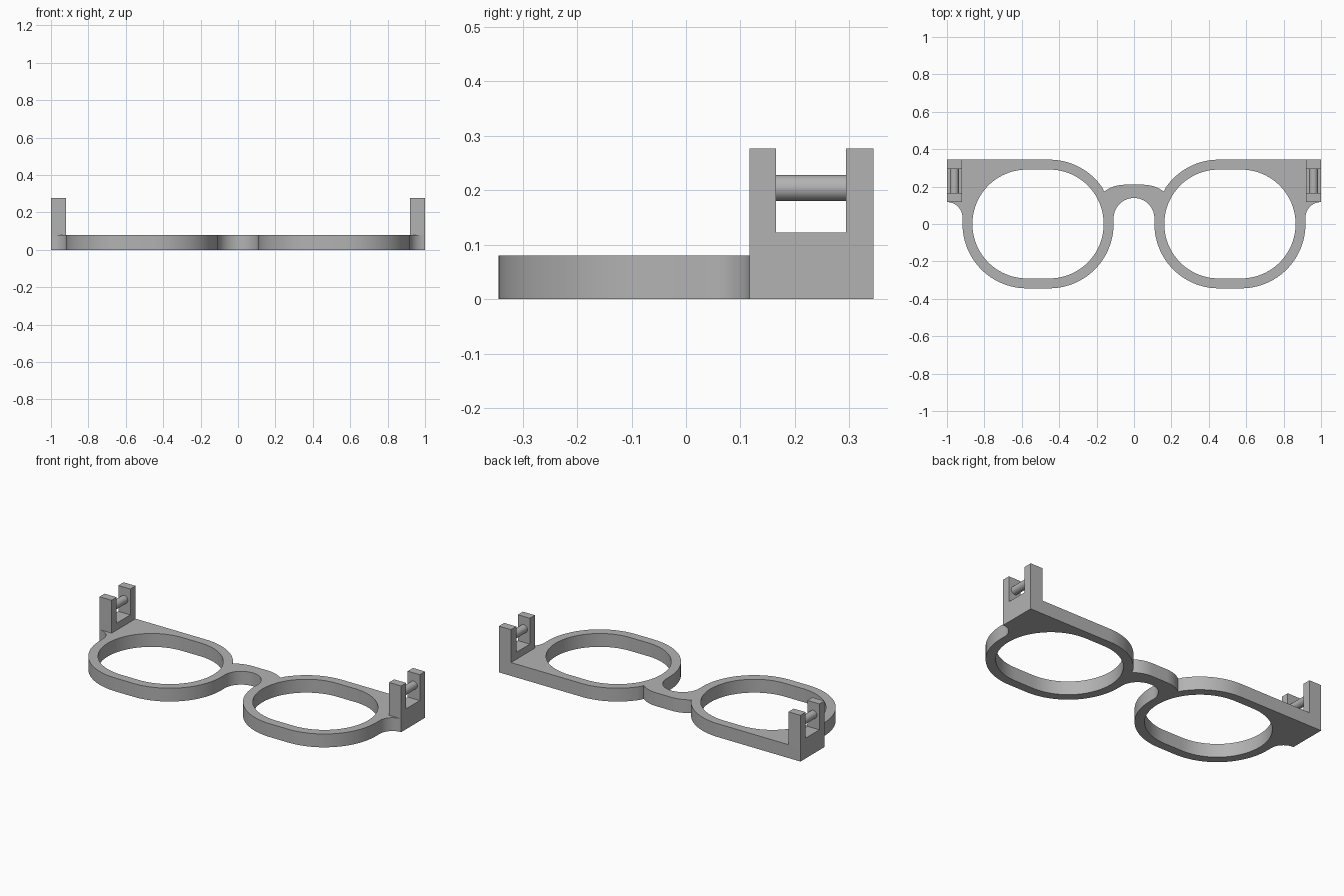
import bpy, bmesh
from math import sin, cos, pi, acos, asin
from mathutils import Matrix, Vector

cube = bpy.data.objects.get("Cube")
if cube:
    bpy.data.objects.remove(cube)

THICK = 0.08           # frame plate
LENS_X, FLAT = 0.513, 0.06
R_OUT, R_IN = 0.344, 0.291
POST_Y, POST_X = 0.117, 0.92

grey = bpy.data.materials.new("frame grey")
grey.use_nodes = True
colour = (0.45, 0.45, 0.45, 1)
grey.diffuse_color = colour
grey.node_tree.nodes["Principled BSDF"].inputs["Base Color"].default_value = colour


def arc(cx, cy, r, a0, a1, n=24):
    steps = [a0 + (a1 - a0) * i / n for i in range(n + 1)]
    return [(cx + r * cos(a), cy + r * sin(a)) for a in steps]


def finish(bm, name):
    bmesh.ops.recalc_face_normals(bm, faces=bm.faces)
    mesh = bpy.data.meshes.new(name)
    bm.to_mesh(mesh)
    bm.free()
    obj = bpy.data.objects.new(name, mesh)
    bpy.context.collection.objects.link(obj)
    mesh.materials.append(grey)
    bpy.ops.object.select_all(action='DESELECT')
    obj.select_set(True)
    bpy.context.view_layer.objects.active = obj
    bpy.ops.object.shade_smooth_by_angle(angle=pi / 6)
    return obj


def prism(loops, offset, name):
    """Fill closed 3D loops (outline plus holes) and extrude them by offset."""
    bm = bmesh.new()
    edges = []
    for loop in loops:
        verts = [bm.verts.new(p) for p in loop]
        edges += [bm.edges.new((verts[i - 1], v)) for i, v in enumerate(verts)]
    if len(loops) == 1:
        faces = [bm.faces.new(verts)]
    else:
        filled = bmesh.ops.triangle_fill(bm, edges=edges, use_beauty=True)
        faces = [f for f in filled["geom"] if isinstance(f, bmesh.types.BMFace)]
    top = bmesh.ops.extrude_face_region(bm, geom=faces, use_keep_orig=True)["geom"]
    moved = [v for v in top if isinstance(v, bmesh.types.BMVert)]
    bmesh.ops.translate(bm, verts=moved, vec=Vector(offset))
    return finish(bm, name)


# Half outline of the front frame, from the top of the bridge round to its underside
inner_c, outer_c = LENS_X - FLAT, LENS_X + FLAT
notch_x = 0.16
bridge_r, bridge_flat, bridge_y = 0.18, 0.05, 0.03
nose_r = inner_c - R_OUT
fillet = 1 - (outer_c + R_OUT)
fillet_y = POST_Y - fillet

half = arc(bridge_flat, bridge_y, bridge_r, pi / 2, acos((notch_x - bridge_flat) / bridge_r), 12)
half += arc(inner_c, 0, R_OUT, acos((notch_x - inner_c) / R_OUT), pi / 2)[1:]
half += [(1, R_OUT)]
half += arc(1, fillet_y, fillet, pi / 2, pi, 12)
half += arc(outer_c, 0, R_OUT, 0, -pi / 2)
half += arc(inner_c, 0, R_OUT, -pi / 2, -pi)
half += arc(0, bridge_y, nose_r, 0, pi / 2)
mirrored = [(-x, y) for x, y in reversed(half[:-1])]
outline = half + mirrored


# Lens openings
def lens_hole(side):
    pts = arc(outer_c, 0, R_IN, -pi / 2, pi / 2, 40) + arc(inner_c, 0, R_IN, pi / 2, 3 * pi / 2, 40)
    return [(side * x, y) for x, y in pts]


loops = [outline, lens_hole(1), lens_hole(-1)]
prism([[(x, y, 0) for x, y in loop] for loop in loops], (0, 0, THICK), "front_frame")

# Hinge forks with their pins
Y0, Y1, Y2, Y3 = POST_Y, 0.165, 0.294, R_OUT
FLOOR, TOP = 0.122, 0.277
fork = [(Y0, THICK), (Y3, THICK), (Y3, TOP), (Y2, TOP),
        (Y2, FLOOR), (Y1, FLOOR), (Y1, TOP), (Y0, TOP)]
for side, label in ((1, "left"), (-1, "right")):
    prism([[(side * POST_X, y, z) for y, z in fork]],
          (side * (1 - POST_X), 0, 0), label + "_hinge_fork")
    bm = bmesh.new()
    place = Matrix.Translation((side * (1 + POST_X) / 2, (Y1 + Y2) / 2, 0.204))
    bmesh.ops.create_cone(bm, cap_ends=True, segments=32, radius1=0.024, radius2=0.024,
                          depth=Y2 - Y1 + 0.01, matrix=place @ Matrix.Rotation(pi / 2, 4, 'X'))
    finish(bm, label + "_hinge_pin")
